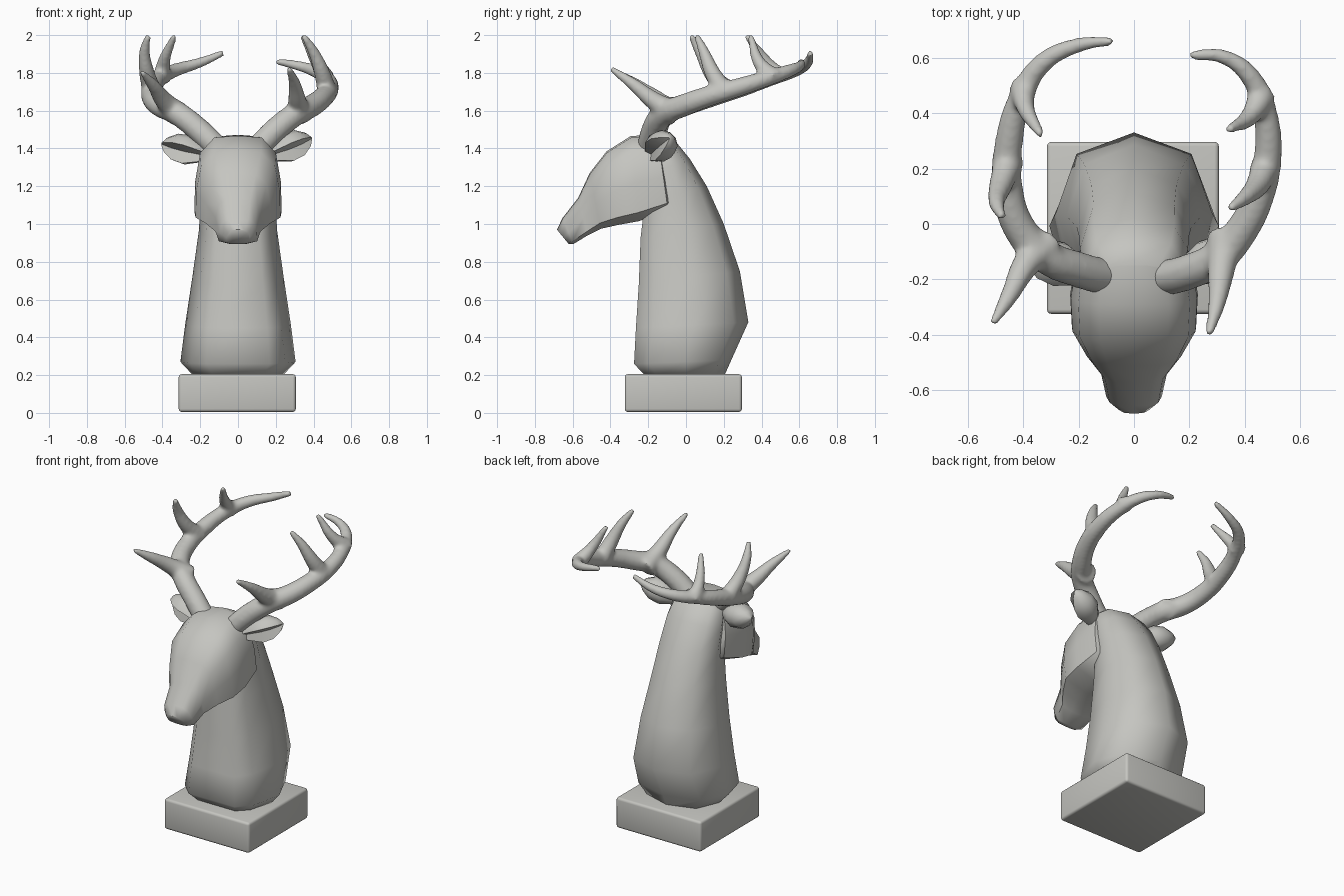
import bpy, bmesh, math
from mathutils import Vector

if "Cube" in bpy.data.objects:
    bpy.data.objects.remove(bpy.data.objects["Cube"], do_unlink=True)

stone = bpy.data.materials.new("warm grey stone")
stone.use_nodes = True
colour = (0.56, 0.56, 0.53, 1)
stone.diffuse_color = colour
stone.node_tree.nodes["Principled BSDF"].inputs["Base Color"].default_value = colour


def activate(obj):
    bpy.ops.object.select_all(action='DESELECT')
    obj.select_set(True)
    bpy.context.view_layer.objects.active = obj


def add_object(name, bm, angle):
    bmesh.ops.recalc_face_normals(bm, faces=bm.faces)
    mesh = bpy.data.meshes.new(name)
    bm.to_mesh(mesh)
    bm.free()
    mesh.materials.append(stone)
    obj = bpy.data.objects.new(name, mesh)
    bpy.context.collection.objects.link(obj)
    activate(obj)
    bpy.ops.object.shade_smooth_by_angle(angle=math.radians(angle))
    return obj


def loft(name, rings, angle):
    """Skin a list of closed rings and cap both ends."""
    bm = bmesh.new()
    loops = [[bm.verts.new(p) for p in ring] for ring in rings]
    count = len(loops[0])
    for a, b in zip(loops, loops[1:]):
        for i in range(count):
            j = (i + 1) % count
            bm.faces.new((a[i], a[j], b[j], b[i]))
    bm.faces.new(loops[0])
    bm.faces.new(loops[-1])
    return add_object(name, bm, angle)


def slanted_ring(start, end, width, half):
    """Mirrored section between two (y, z) points; half holds (width, travel) fractions."""
    def point(fx, t, side):
        return (side * fx * width, start[0] + (end[0] - start[0]) * t,
                start[1] + (end[1] - start[1]) * t)
    left = [point(fx, t, 1) for fx, t in half]
    right = [point(fx, t, -1) for fx, t in reversed(half) if fx > 0]
    return left + right


# Plinth
bm = bmesh.new()
bmesh.ops.create_cube(bm, size=1)
for v in bm.verts:
    v.co = (v.co.x * 0.62 - 0.004, v.co.y * 0.62 - 0.014, v.co.z * 0.2 + 0.105)
bmesh.ops.bevel(bm, geom=bm.edges[:], offset=0.016, segments=3, profile=0.5, affect='EDGES')
add_object("plinth", bm, 40)

# Neck: front point, back point, half width
neck = [((-.21, .19), (.20, .19), .23), ((-.275, .26), (.24, .28), .305),
        ((-.265, .45), (.33, .48), .28), ((-.25, .68), (.285, .75), .242),
        ((-.24, .93), (.20, 1.0), .207), ((-.22, 1.1), (.11, 1.2), .197),
        ((-.21, 1.26), (.02, 1.345), .195), ((-.24, 1.36), (-.045, 1.425), .18),
        ((-.27, 1.42), (-.13, 1.472), .12)]
neck_half = [(.55, 0), (.82, .15), (1, .52), (.74, .87), (0, 1)]
loft("neck", [slanted_ring(*s, neck_half) for s in neck], 60)

# Head: crown point, jaw point, half width, from nape to nose
head = [((-.13, 1.40), (-.08, 1.085), .16), ((-.15, 1.468), (-.095, 1.07), .205),
        ((-.29, 1.467), (-.25, 1.015), .228), ((-.42, 1.385), (-.36, .995), .222),
        ((-.51, 1.27), (-.45, .975), .17), ((-.57, 1.14), (-.52, .94), .118),
        ((-.655, 1.03), (-.595, .895), .10), ((-.683, .97), (-.62, .893), .062)]
head_half = [(0, 0), (.55, .02), (.88, .2), (1, .55), (1.01, .9), (.45, 1)]
loft("head", [slanted_ring(*s, head_half) for s in head], 60)


# Ears: plump swept-back leaves with a groove opening forward and up
def ear(name, side, tip):
    root = Vector((side * .16, -.185, 1.365))
    axis = Vector(tip) - root
    forward = Vector((axis.y, -axis.x, 0)).normalized() * side
    up = axis.cross(forward).normalized() * side
    rings = []
    for t, w in [(0, .035), (.2, .055), (.45, .08), (.7, .073), (.9, .04), (1, .006)]:
        centre = root + axis * t
        ring = []
        for i in range(9):
            a = math.radians(65 + 275 * i / 8)
            ring.append(centre + (forward * math.cos(a) * 1.05 + up * math.sin(a)) * w)
        ring.append(centre + (forward * .25 + up * .12) * w)
        rings.append(ring)
    loft(name, rings, 60)


ear("left_ear", 1, (.39, -.085, 1.455))
ear("right_ear", -1, (-.405, -.10, 1.425))


# Antlers: tapering branches with flared roots fused into one smooth form
def antler(name, branches):
    curve = bpy.data.curves.new(name, 'CURVE')
    curve.dimensions = '3D'
    curve.bevel_depth = 1
    curve.bevel_resolution = 3
    curve.resolution_u = 6
    curve.use_fill_caps = True
    for points, thick, thin, power in branches:
        spline = curve.splines.new('BEZIER')
        spline.bezier_points.add(len(points) - 1)
        for i, (bp, co) in enumerate(zip(spline.bezier_points, points)):
            bp.co = co
            bp.handle_left_type = bp.handle_right_type = 'AUTO'
            t = i / (len(points) - 1)
            bp.radius = thin + (thick - thin) * (1 - t ** power)
    obj = bpy.data.objects.new(name, curve)
    bpy.context.collection.objects.link(obj)
    activate(obj)
    bpy.ops.object.convert(target='MESH')
    obj = bpy.context.object
    obj.data.materials.clear()
    obj.data.materials.append(stone)
    fuse = obj.modifiers.new("fuse", 'REMESH')
    fuse.mode = 'VOXEL'
    fuse.voxel_size = 0.01
    fuse.use_smooth_shade = True
    soften = obj.modifiers.new("soften", 'SMOOTH')
    soften.factor = 0.5
    soften.iterations = 20


antler("right_antler", [
    ([(-.07, -.20, 1.36), (-.20, -.165, 1.49), (-.32, -.115, 1.585), (-.41, -.02, 1.625),
      (-.455, .12, 1.67), (-.45, .30, 1.725), (-.41, .45, 1.775), (-.33, .58, 1.815),
      (-.20, .645, 1.855), (-.075, .66, 1.907)], .067, .019, 2),
    ([(-.31, -.07, 1.575), (-.385, -.14, 1.645), (-.45, -.26, 1.735), (-.51, -.36, 1.805)], .07, .017, 1),
    ([(-.45, .23, 1.69), (-.48, .14, 1.79), (-.495, .075, 1.91), (-.475, .025, 2.0)], .056, .018, 1.1),
    ([(-.40, .50, 1.77), (-.395, .43, 1.85), (-.335, .32, 2.0)], .053, .018, 1.1)])
antler("left_antler", [
    ([(.07, -.20, 1.36), (.19, -.175, 1.49), (.31, -.115, 1.585), (.39, -.02, 1.625),
      (.45, .10, 1.67), (.483, .25, 1.715), (.47, .41, 1.765), (.42, .53, 1.805),
      (.33, .60, 1.835), (.20, .61, 1.862)], .067, .019, 2),
    ([(.33, -.04, 1.58), (.315, -.16, 1.645), (.30, -.28, 1.74), (.27, -.40, 1.825)], .07, .017, 1),
    ([(.475, .21, 1.69), (.445, .14, 1.80), (.40, .095, 1.91), (.345, .055, 2.0)], .056, .018, 1.1),
    ([(.465, .47, 1.77), (.42, .39, 1.85), (.34, .34, 2.0)], .053, .018, 1.1)])
